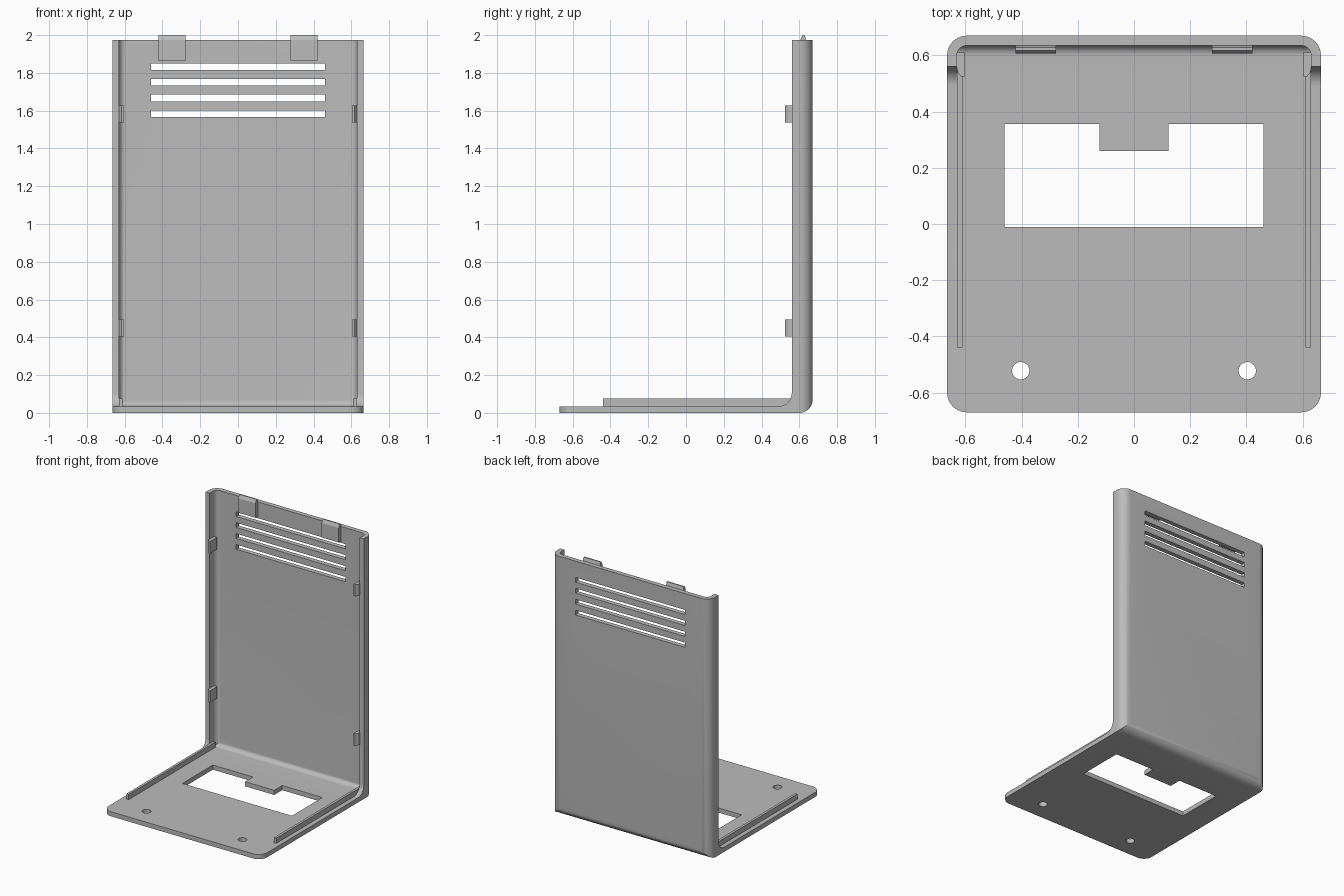
import bpy
import bmesh
from math import sin, cos, pi, radians
from mathutils import Vector

if "Cube" in bpy.data.objects:
    bpy.data.objects.remove(bpy.data.objects["Cube"], do_unlink=True)

grey = bpy.data.materials.new("plain_grey")
grey.use_nodes = True
colour = (0.5, 0.5, 0.5, 1)
grey.diffuse_color = colour
grey.node_tree.nodes["Principled BSDF"].inputs["Base Color"].default_value = colour

W, D, H, T = 0.665, 0.67, 1.975, 0.035   # half width, half depth, height, wall
FLANGE, R = 0.56, 0.07                   # front of side flanges, corner radius
INNER_X, INNER_Y = W - T, D - T


def finish(name, bm):
    bmesh.ops.recalc_face_normals(bm, faces=bm.faces)
    mesh = bpy.data.meshes.new(name)
    bm.to_mesh(mesh)
    bm.free()
    mesh.materials.append(grey)
    obj = bpy.data.objects.new(name, mesh)
    bpy.context.collection.objects.link(obj)
    return obj


def box(name, lo, hi, radius=0, rounded=None):
    """Box between two corners; edges whose midpoint passes the test are rounded."""
    lo, hi = Vector(lo), Vector(hi)
    bm = bmesh.new()
    bmesh.ops.create_cube(bm, size=1)
    for v in bm.verts:
        v.co = Vector([(lo[i] + hi[i]) / 2 + v.co[i] * (hi[i] - lo[i]) for i in range(3)])
    if radius:
        edges = [e for e in bm.edges if rounded(e)]
        bmesh.ops.bevel(bm, geom=edges, offset=radius, segments=10, profile=0.5,
                        affect='EDGES', clamp_overlap=True)
    return finish(name, bm)


def prism(name, points, axis, start, end):
    """Extrude a closed 2D outline along the x or z axis."""
    bm = bmesh.new()
    place = (lambda p: (start, p[0], p[1])) if axis == 'x' else (lambda p: (p[0], p[1], start))
    face = bm.faces.new([bm.verts.new(place(p)) for p in points])
    move = Vector((end - start, 0, 0)) if axis == 'x' else Vector((0, 0, end - start))
    out = bmesh.ops.extrude_face_region(bm, geom=[face])
    bmesh.ops.translate(bm, vec=move, verts=[g for g in out["geom"] if isinstance(g, bmesh.types.BMVert)])
    return finish(name, bm)


def cut(target, cutter):
    cutter.hide_render = True
    mod = target.modifiers.new(cutter.name, 'BOOLEAN')
    mod.operation, mod.solver, mod.object = 'DIFFERENCE', 'EXACT', cutter
    bpy.context.view_layer.objects.active = target
    bpy.ops.object.modifier_apply(modifier=mod.name)
    bpy.data.objects.remove(cutter, do_unlink=True)


def is_vertical(e):
    a, b = (v.co for v in e.verts)
    return abs(a.z - b.z) > 0.1


def is_back_bottom(e):
    return all(v.co.y > 0 and v.co.z < 0.5 for v in e.verts)


# Shell: rounded block reduced to a base plate and a back panel with flanges
shell = box("shell", (-W, -D, 0), (W, D, H), R,
            lambda e: is_vertical(e) or is_back_bottom(e))

fillet = [(FLANGE - R + R * sin(a), T + R - R * cos(a))
          for a in [i * pi / 20 for i in range(11)]]
cut(shell, prism("front_space", [(-1, T)] + fillet + [(FLANGE, 3), (-1, 3)], 'x', -1, 1))
cut(shell, box("panel_recess", (-INNER_X, -1, T), (INNER_X, INNER_Y, 3), T,
               lambda e: is_back_bottom(e) or (is_vertical(e) and e.verts[0].co.y > 0)))

# Vent slots
for i in range(4):
    z = 1.566 + i * 0.083
    cut(shell, box("vent_slot", (-0.46, 0.5, z), (0.46, 1, z + 0.036)))

# Notched window and screw holes in the base
cut(shell, prism("base_window", [(-0.46, -0.01), (0.46, -0.01), (0.46, 0.355), (0.122, 0.355),
                                 (0.122, 0.26), (-0.122, 0.26), (-0.122, 0.355), (-0.46, 0.355)],
                 'z', -0.1, 0.2))
for side in (-1, 1):
    ring = [(side * 0.403 + 0.031 * cos(i * pi / 16), -0.522 + 0.031 * sin(i * pi / 16))
            for i in range(32)]
    cut(shell, prism("screw_hole", ring, 'z', -0.1, 0.2))

bpy.ops.object.select_all(action='DESELECT')
shell.select_set(True)
bpy.context.view_layer.objects.active = shell
bpy.ops.object.shade_smooth_by_angle(angle=radians(30))

for side, word in ((-1, "right"), (1, "left")):
    # Floor rail
    xs = sorted((side * 0.611, side * INNER_X))
    box(word + "_rail", (xs[0], -0.44, T - 0.005), (xs[1], 0.6, 0.075))

    # Snap clips with a chamfered outer tip
    outline = [(side * x, y) for x, y in ((0.603, 0.525), (0.616, 0.525), (0.628, 0.54),
                                          (0.632, 0.565), (0.632, 0.61), (0.603, 0.61))]
    for level, z in (("lower", 0.405), ("upper", 1.538)):
        prism(f"{word}_{level}_clip", outline, 'z', z, z + 0.09)

    # Top tab with a sloped tip
    tab = [(0.606, 1.865), (0.637, 1.865), (0.637, 1.97), (0.628, 2.0), (0.618, 2.0), (0.606, 1.975)]
    mid = side * 0.35
    prism(word + "_top_tab", tab, 'x', mid - 0.072, mid + 0.072)
